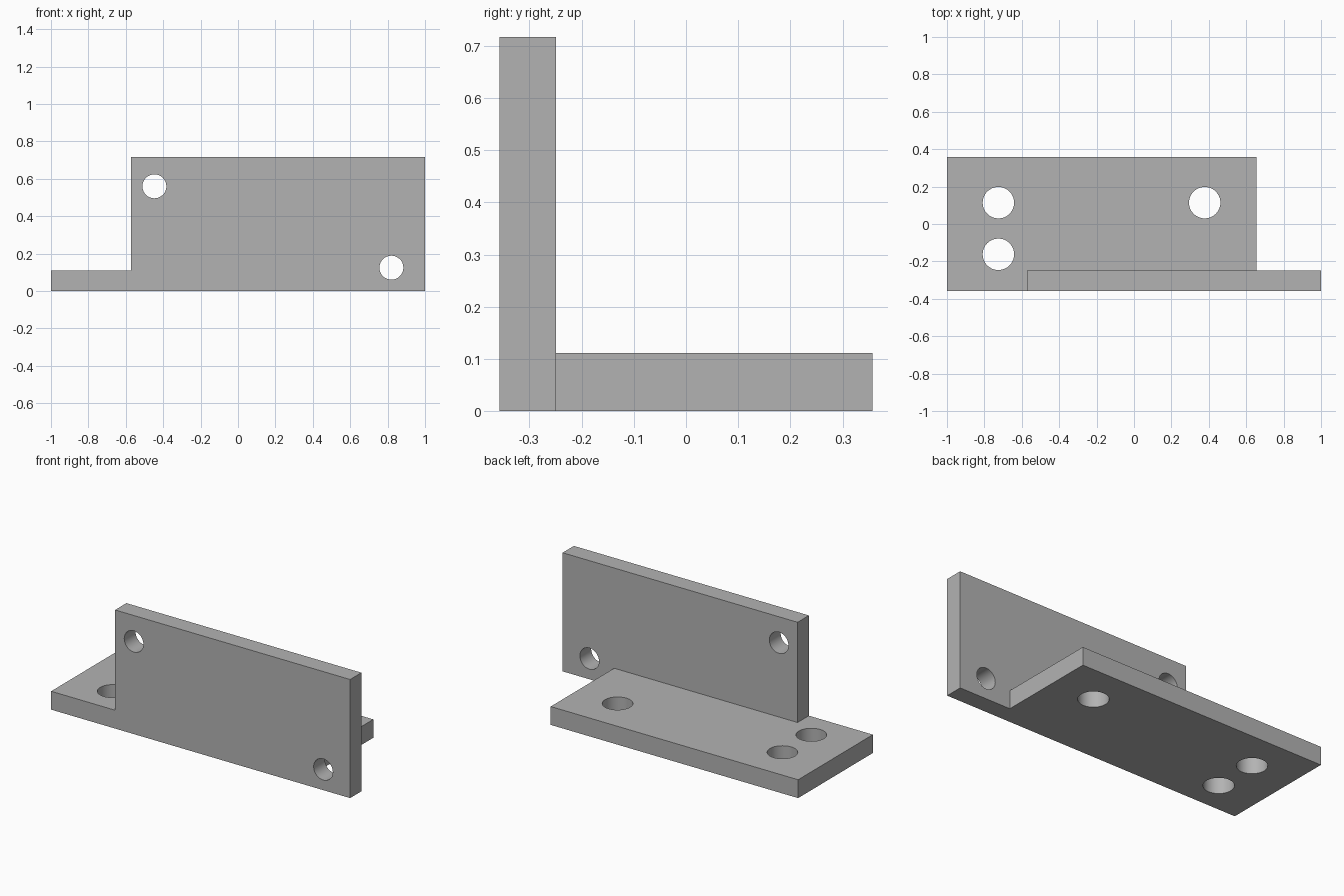
import bpy, math

if "Cube" in bpy.data.objects:
    bpy.data.objects.remove(bpy.data.objects["Cube"])

grey = bpy.data.materials.new("plain_grey")
grey.diffuse_color = (0.45, 0.45, 0.45, 1)
grey.use_nodes = True
grey.node_tree.nodes["Principled BSDF"].inputs["Base Color"].default_value = grey.diffuse_color


def box(name, lo, hi):
    centre = [(a + b) / 2 for a, b in zip(lo, hi)]
    bpy.ops.mesh.primitive_cube_add(size=1, location=centre)
    ob = bpy.context.object
    ob.name = name
    ob.scale = [b - a for a, b in zip(lo, hi)]
    bpy.ops.object.transform_apply(location=True, rotation=True, scale=True)
    ob.data.materials.append(grey)
    return ob


def hole_cutter(centre, radius, rotation=(0, 0, 0)):
    bpy.ops.mesh.primitive_cylinder_add(vertices=64, radius=radius, depth=0.3,
                                        location=centre, rotation=rotation)
    ob = bpy.context.object
    ob.name = "hole_cutter"
    ob.hide_render = True
    ob.data.materials.append(grey)
    return ob


def combine(target, other, operation):
    mod = target.modifiers.new(operation.lower(), 'BOOLEAN')
    mod.operation, mod.object, mod.solver = operation, other, 'EXACT'
    bpy.context.view_layer.objects.active = target
    bpy.ops.object.modifier_apply(modifier=mod.name)
    bpy.data.objects.remove(other, do_unlink=True)


# Offset angle bracket: flat base joined to an upright plate
bracket = box("angle_bracket", (-1, -0.357, 0), (0.655, 0.357, 0.111))
upright = box("upright_plate", (-0.572, -0.357, 0), (1, -0.249, 0.717))
combine(bracket, upright, 'UNION')

# Three mounting holes through the base
for x, y in ((-0.725, 0.114), (-0.725, -0.162), (0.378, 0.114)):
    combine(bracket, hole_cutter((x, y, 0.055), 0.084), 'DIFFERENCE')

# Two mounting holes through the upright plate
for x, z in ((-0.447, 0.56), (0.82, 0.125)):
    cutter = hole_cutter((x, -0.303, z), 0.064, (math.pi / 2, 0, 0))
    combine(bracket, cutter, 'DIFFERENCE')

# Smooth hole walls, crisp plate edges
bpy.ops.object.select_all(action='DESELECT')
bracket.select_set(True)
bpy.context.view_layer.objects.active = bracket
bpy.ops.object.shade_smooth_by_angle(angle=math.radians(30))
